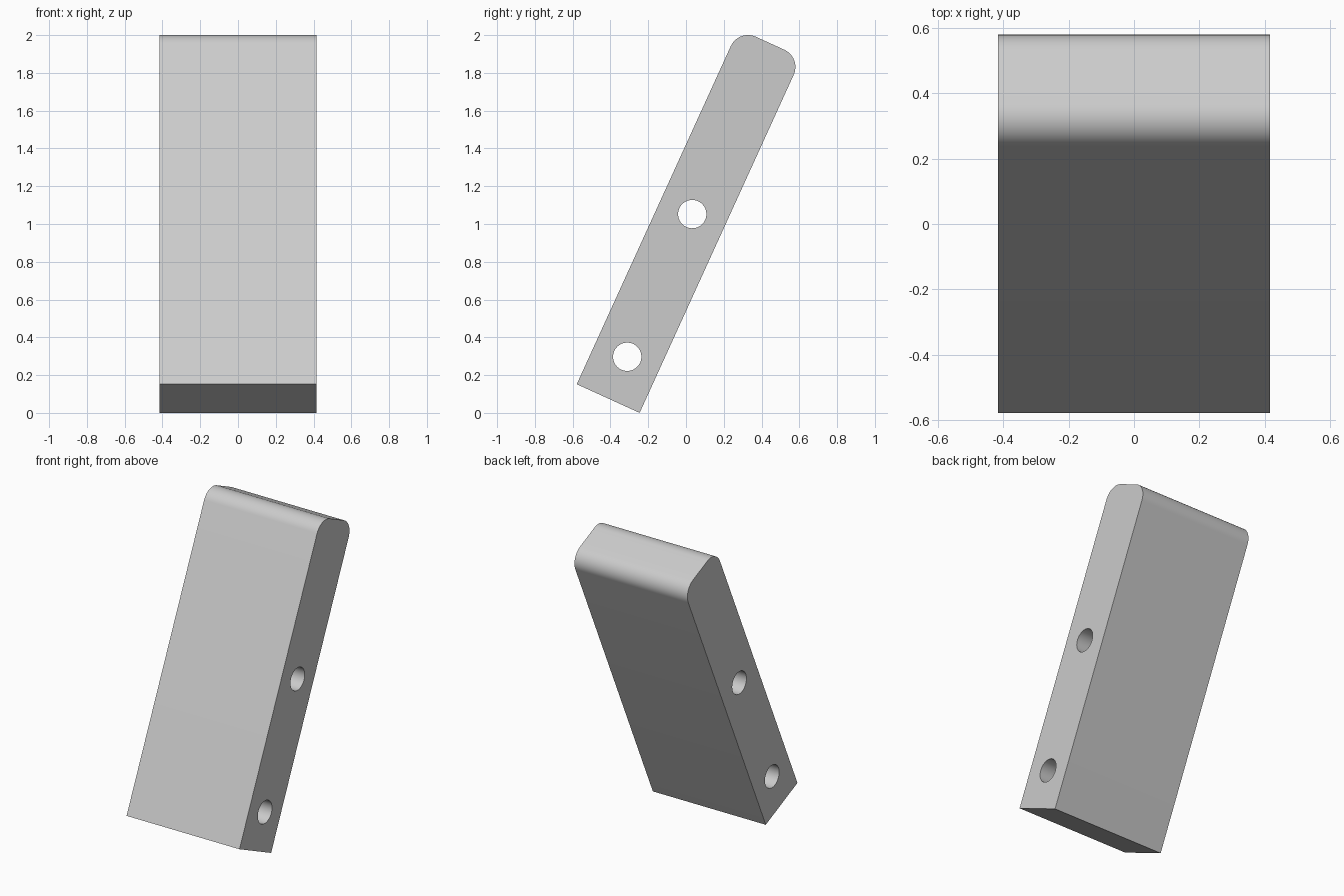
import bpy
import bmesh
from math import radians
from mathutils import Matrix, Vector

cube = bpy.data.objects.get("Cube")
if cube:
    bpy.data.objects.remove(cube, do_unlink=True)

HALF_X = 0.416        # half the width of the block
DEPTH = 0.366         # thickness across the lean
LENGTH = 2.067        # length along the lean
ROUND = 0.10          # radius of the top corners
HOLE_RADIUS = 0.075
HOLE_HEIGHTS = (0.243, 1.073)

# Leaning frame: origin in the middle of the bottom end
frame = Matrix.Translation((0, -0.412, 0.076)) @ Matrix.Rotation(radians(-24.5), 4, 'X')

grey = bpy.data.materials.new("light grey")
grey.use_nodes = True
colour = (0.6, 0.6, 0.6, 1)
grey.diffuse_color = colour
grey.node_tree.nodes["Principled BSDF"].inputs["Base Color"].default_value = colour


def add_object(name, bm):
    bmesh.ops.recalc_face_normals(bm, faces=bm.faces)
    bm.transform(frame)
    mesh = bpy.data.meshes.new(name)
    bm.to_mesh(mesh)
    bm.free()
    mesh.materials.append(grey)
    obj = bpy.data.objects.new(name, mesh)
    bpy.context.collection.objects.link(obj)
    return obj


# Block with two rounded top edges
bm = bmesh.new()
bmesh.ops.create_cube(bm, size=1)
bmesh.ops.scale(bm, vec=(2 * HALF_X, DEPTH, LENGTH), verts=bm.verts)
bmesh.ops.translate(bm, vec=(0, 0, LENGTH / 2), verts=bm.verts)
top_edges = [e for e in bm.edges
             if all(v.co.z > LENGTH / 2 for v in e.verts)
             and abs(e.verts[0].co.x - e.verts[1].co.x) > HALF_X]
bmesh.ops.bevel(bm, geom=top_edges, offset=ROUND, offset_type='OFFSET',
                segments=14, profile=0.5, affect='EDGES')
block = add_object("leaning_block", bm)

# Round cross holes, cut right through from side to side
bm = bmesh.new()
for height in HOLE_HEIGHTS:
    place = Matrix.Translation(Vector((0, 0, height))) @ Matrix.Rotation(radians(90), 4, 'Y')
    bmesh.ops.create_cone(bm, cap_ends=True, segments=48, radius1=HOLE_RADIUS,
                          radius2=HOLE_RADIUS, depth=3 * HALF_X, matrix=place)
cutter = add_object("hole_cutter", bm)
cutter.hide_render = True

cut = block.modifiers.new("cross holes", 'BOOLEAN')
cut.operation = 'DIFFERENCE'
cut.solver = 'EXACT'
cut.object = cutter

bpy.ops.object.select_all(action='DESELECT')
block.select_set(True)
bpy.context.view_layer.objects.active = block
bpy.ops.object.modifier_apply(modifier=cut.name)
bpy.data.objects.remove(cutter, do_unlink=True)
bpy.ops.object.shade_smooth_by_angle(angle=radians(30))
